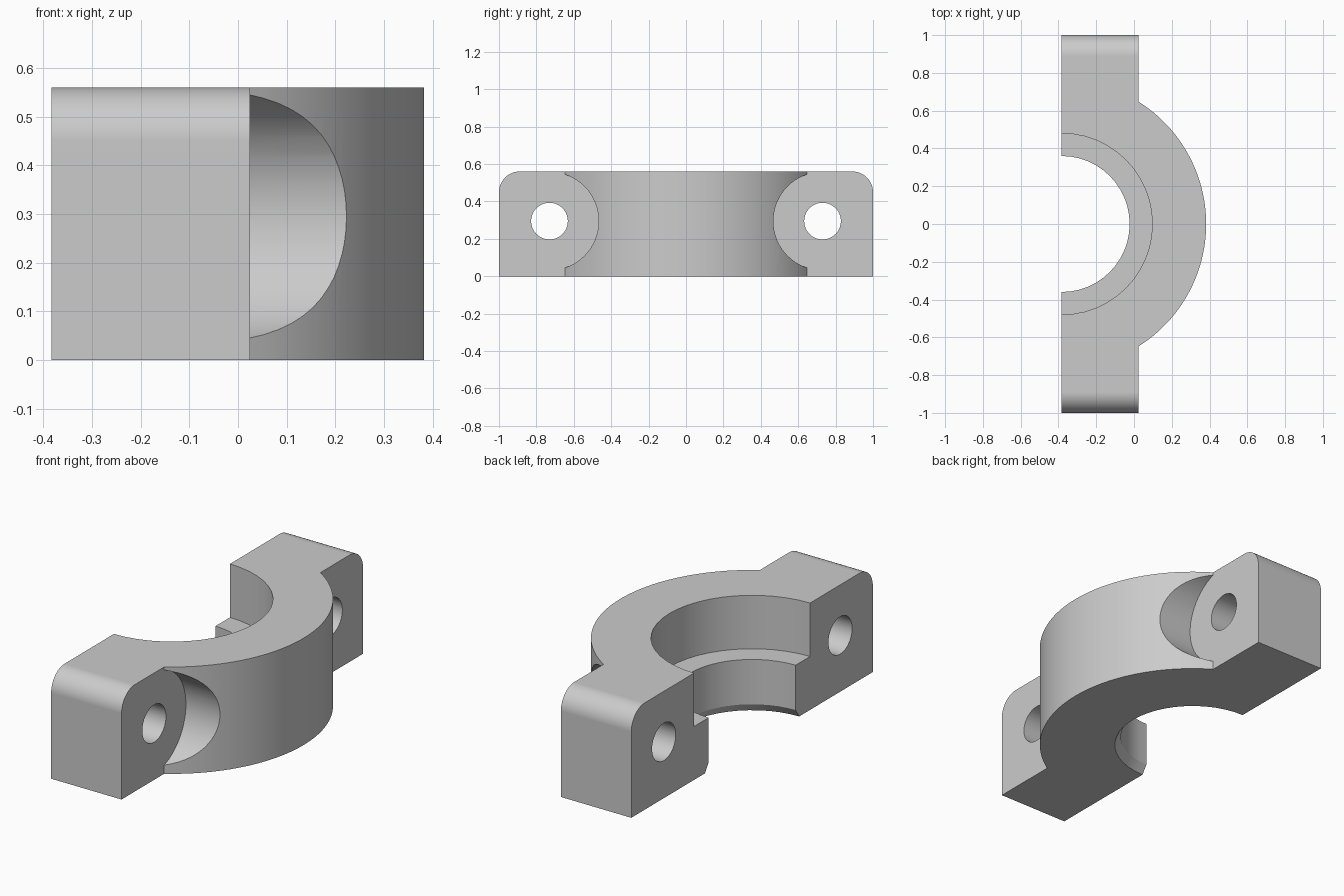
import bpy, bmesh
from math import sin, cos, pi, radians, asin
from mathutils import Vector

cube = bpy.data.objects.get("Cube")
if cube:
    bpy.data.objects.remove(cube, do_unlink=True)

# Main dimensions
BACK, EAR = -0.383, 0.025      # flat mating face, outer face of the ears
HEIGHT, R_OUT = 0.56, 0.765
BOLT_Y, BOLT_Z = 0.73, 0.295
FILLET = 0.11


def make_object(name, bm):
    bmesh.ops.recalc_face_normals(bm, faces=bm.faces)
    mesh = bpy.data.meshes.new(name)
    bm.to_mesh(mesh)
    bm.free()
    obj = bpy.data.objects.new(name, mesh)
    bpy.context.collection.objects.link(obj)
    return obj


def prism(name, points, offset):
    """Extrude a closed outline along an offset."""
    bm = bmesh.new()
    face = bm.faces.new([bm.verts.new(p) for p in points])
    new = bmesh.ops.extrude_face_region(bm, geom=[face], use_keep_orig=True)["geom"]
    verts = [v for v in new if isinstance(v, bmesh.types.BMVert)]
    bmesh.ops.translate(bm, verts=verts, vec=Vector(offset))
    return make_object(name, bm)


def lathe(name, profile, x, steps):
    """Solid of revolution about the vertical axis at x."""
    bm = bmesh.new()
    angles = [2 * pi * i / steps for i in range(steps)]
    rings = [[bm.verts.new((x + r * cos(a), r * sin(a), z)) for a in angles]
             for r, z in profile]
    for low, high in zip(rings, rings[1:]):
        for i in range(steps):
            j = (i + 1) % steps
            bm.faces.new((low[i], low[j], high[j], high[i]))
    bm.faces.new(rings[0])
    bm.faces.new(rings[-1])
    return make_object(name, bm)


def bolt_cylinder(name, y, radius, x0, x1, steps=64):
    circle = [(x0, y + radius * cos(2 * pi * i / steps),
               BOLT_Z + radius * sin(2 * pi * i / steps)) for i in range(steps)]
    return prism(name, circle, (x1 - x0, 0, 0))


def boolean(target, tool, operation):
    mod = target.modifiers.new(operation.title(), 'BOOLEAN')
    mod.operation, mod.solver, mod.object = operation, 'EXACT', tool
    bpy.context.view_layer.objects.active = target
    bpy.ops.object.modifier_apply(modifier=mod.name)
    bpy.data.objects.remove(tool, do_unlink=True)


# Plan outline: half disc with an ear on each side
half = asin((EAR - BACK) / R_OUT)
sweep = pi / 2 - half
N = 48
arc = [(BACK + R_OUT * cos(t), R_OUT * sin(t))
       for t in (-sweep + 2 * sweep * i / N for i in range(N + 1))]
plan = [(BACK, -1.1), (EAR, -1.1)] + arc + [(EAR, 1.1), (BACK, 1.1)]
clamp = prism("clamp_half", [(x, y, -0.1) for x, y in plan], (0, 0, 0.8))

# Side outline: rounded upper corners on the ears
corner = [(1 - FILLET + FILLET * cos(pi / 2 * i / 12),
           HEIGHT - FILLET + FILLET * sin(pi / 2 * i / 12)) for i in range(13)]
side = [(-1, 0), (1, 0)] + corner + [(-y, z) for y, z in reversed(corner)]
boolean(clamp, prism("side_outline", [(-0.6, y, z) for y, z in side], (1.2, 0, 0)),
        'INTERSECT')

# Stepped bore with a chamfer under the inner lip
bore = [(0.457, -0.1), (0.39, 0), (0.36, 0.045), (0.36, 0.28), (0.48, 0.28), (0.48, 0.7)]
boolean(clamp, lathe("bore_cutter", bore, BACK, 48), 'DIFFERENCE')

# Bolt holes and the round clearance pockets in front of them
for s in (-1, 1):
    boolean(clamp, bolt_cylinder("pocket_cutter", s * BOLT_Y, 0.263, EAR, 0.6), 'DIFFERENCE')
    boolean(clamp, bolt_cylinder("hole_cutter", s * BOLT_Y, 0.098, -0.6, 0.6), 'DIFFERENCE')

# Single grey material
grey = bpy.data.materials.new("light_grey")
grey.use_nodes = True
grey.diffuse_color = (0.6, 0.6, 0.6, 1)
grey.node_tree.nodes["Principled BSDF"].inputs["Base Color"].default_value = (0.6, 0.6, 0.6, 1)
clamp.data.materials.clear()
clamp.data.materials.append(grey)

# Smooth curved walls, crisp edges, flat large faces
for o in bpy.context.selected_objects:
    o.select_set(False)
clamp.select_set(True)
bpy.context.view_layer.objects.active = clamp
bpy.ops.object.shade_smooth_by_angle(angle=radians(25))
weighted = clamp.modifiers.new("Weighted Normals", 'WEIGHTED_NORMAL')
weighted.keep_sharp = True
